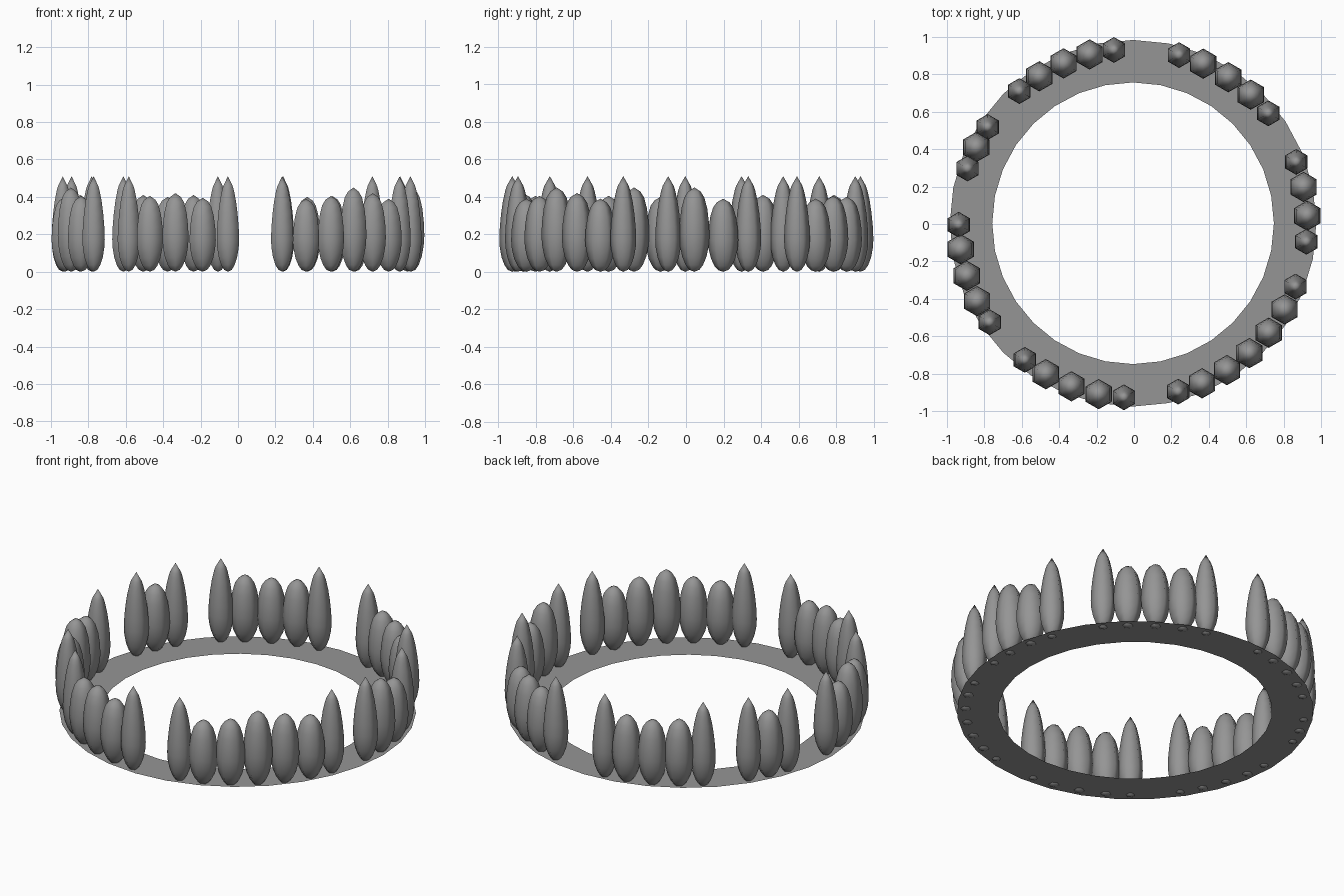
import bpy, bmesh, math

if "Cube" in bpy.data.objects:
    bpy.data.objects.remove(bpy.data.objects["Cube"])

CX, CY, R = -0.005, 0.004, 0.932
RING_Z = 0.012

grey = bpy.data.materials.new("dark_grey")
grey.diffuse_color = (0.3, 0.3, 0.3, 1)
grey.use_nodes = True
grey.node_tree.nodes["Principled BSDF"].inputs["Base Color"].default_value = grey.diffuse_color

# lathe profiles: (radius fraction, height fraction)
ROUND = [(0.34, 0.025), (0.57, 0.08), (0.80, 0.18), (0.95, 0.31), (1.0, 0.43), (0.96, 0.59),
         (0.85, 0.75), (0.66, 0.88), (0.42, 0.95)]
SPIKE = [(0.34, 0.02), (0.60, 0.07), (0.82, 0.15), (0.96, 0.25), (1.0, 0.34), (0.96, 0.47),
         (0.86, 0.61), (0.72, 0.74), (0.54, 0.85), (0.42, 0.90)]


def add_object(name, bm, location=(0, 0, 0)):
    me = bpy.data.meshes.new(name)
    bm.to_mesh(me)
    bm.free()
    me.materials.append(grey)
    ob = bpy.data.objects.new(name, me)
    ob.location = location
    bpy.context.collection.objects.link(ob)


def stone(name, angle, radius, height, profile):
    """Six-sided smooth upright stone lathed from a profile, pointed at both ends."""
    bm = bmesh.new()
    rings = [[bm.verts.new((radius * f * math.cos(math.radians(30 + 60 * i)),
                            radius * f * math.sin(math.radians(30 + 60 * i)), h * height))
              for i in range(6)] for f, h in profile]
    bottom = bm.verts.new((0, 0, 0))
    top = bm.verts.new((0, 0, height))
    for i in range(6):
        j = (i + 1) % 6
        bm.faces.new((bottom, rings[0][j], rings[0][i]))
        bm.faces.new((top, rings[-1][i], rings[-1][j]))
        for a, b in zip(rings, rings[1:]):
            bm.faces.new((a[i], a[j], b[j], b[i]))
    for f in bm.faces:
        f.smooth = True
    t = math.radians(angle)
    add_object(name, bm, (CX + R * math.cos(t), CY + R * math.sin(t), 0))


# flat base ring
bm = bmesh.new()
N = 32
loops = [[bm.verts.new((CX + r * math.cos(2 * math.pi * i / N),
                        CY + r * math.sin(2 * math.pi * i / N), RING_Z)) for i in range(N)]
         for r in (0.753, 0.98)]
for i in range(N):
    j = (i + 1) % N
    bm.faces.new((loops[0][i], loops[1][i], loops[1][j], loops[0][j]))
add_object("base_ring", bm)

# stone groups: start angle, end angle, heights of the rounded stones between two spikes
GROUPS = [
    (130.7, 96.3, [0.41, 0.40, 0.41]),
    (74.7, 39.1, [0.40, 0.405, 0.39]),
    (20.6, -6.1, [0.39, 0.45]),
    (-21.3, -75.0, [0.39, 0.42, 0.45, 0.405, 0.39]),
    (-93.0, -128.4, [0.395, 0.42, 0.405]),
    (-145.4, -179.5, [0.405, 0.45, 0.40]),
    (161.7, 146.5, [0.41]),
]
for start, end, heights in GROUPS:
    step = (end - start) / (len(heights) + 0.8)   # gaps next to the slim spikes are 0.9 wide
    stone("spike_stone", start, 0.069, 0.51, SPIKE)
    for k, h in enumerate(heights):
        stone("round_stone", start + step * (0.9 + k), 0.081, h, ROUND)
    stone("spike_stone", end, 0.069, 0.51, SPIKE)
